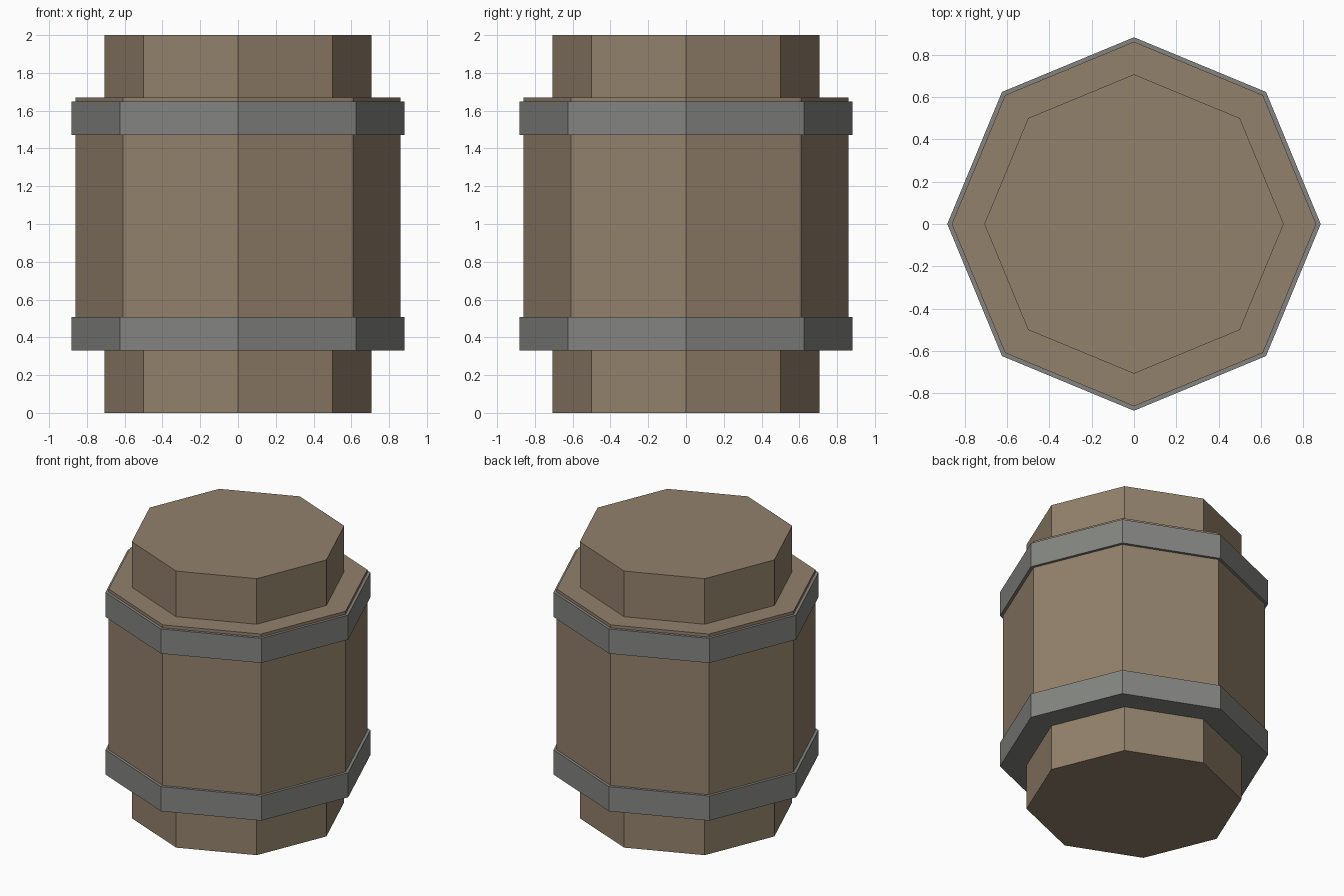
import bpy

if "Cube" in bpy.data.objects:
    bpy.data.objects.remove(bpy.data.objects["Cube"])


def material(name, color):
    mat = bpy.data.materials.new(name)
    mat.diffuse_color = (*color, 1)
    mat.use_nodes = True
    mat.node_tree.nodes["Principled BSDF"].inputs["Base Color"].default_value = mat.diffuse_color
    return mat


wood = material("wood", (0.29, 0.22, 0.15))
metal = material("metal", (0.23, 0.235, 0.22))


def octagon(name, radius, z0, z1, mat):
    # Eight-sided prism with corners on the x and y axes
    bpy.ops.mesh.primitive_cylinder_add(
        vertices=8, radius=radius, depth=z1 - z0, location=(0, 0, (z0 + z1) / 2))
    obj = bpy.context.object
    obj.name = name
    obj.data.materials.append(mat)
    return obj


# Narrow core that forms the top and bottom ends
octagon("barrel_core", 0.707, 0, 2, wood)

# Wide body
octagon("barrel_body", 0.861, 0.345, 1.67, wood)

# Metal hoops
for name, z0, z1 in (("lower_hoop", 0.33, 0.508), ("upper_hoop", 1.47, 1.648)):
    octagon(name, 0.882, z0, z1, metal)
